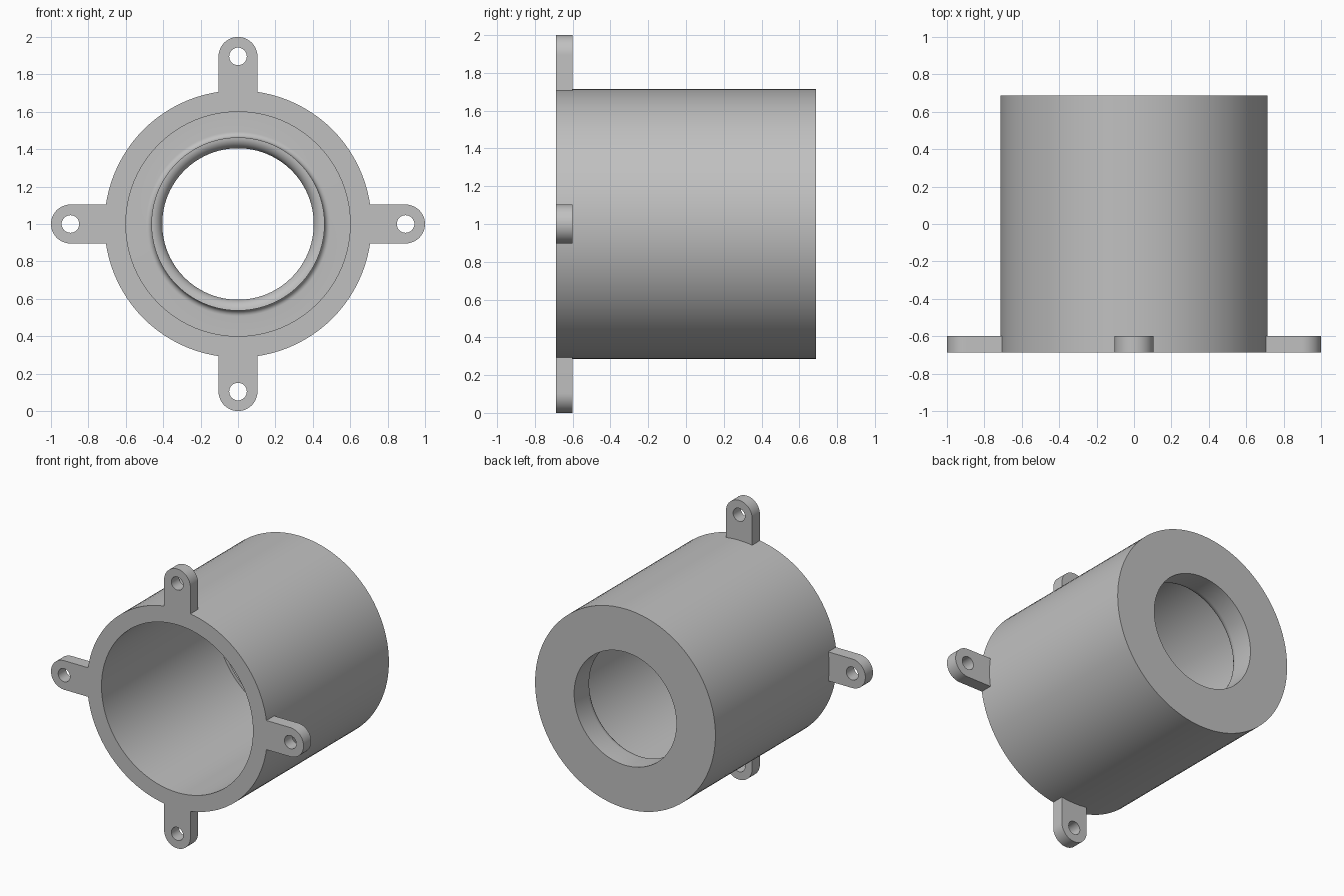
import bpy, bmesh
from math import sin, cos, pi, radians
from mathutils import Matrix, Vector

cube = bpy.data.objects.get("Cube")
if cube:
    bpy.data.objects.remove(cube, do_unlink=True)

grey = bpy.data.materials.new("plain_grey")
grey.use_nodes = True
colour = (0.53, 0.53, 0.53, 1)
grey.diffuse_color = colour
grey.node_tree.nodes["Principled BSDF"].inputs["Base Color"].default_value = colour

FRONT, BACK, CENTRE = -0.687, 0.687, 1.0
OUTER, BORE, HOLE, LIP = 0.714, 0.6, 0.405, 0.463


def finish(bm, name):
    bmesh.ops.recalc_face_normals(bm, faces=bm.faces)
    mesh = bpy.data.meshes.new(name)
    bm.to_mesh(mesh)
    bm.free()
    mesh.materials.append(grey)
    obj = bpy.data.objects.new(name, mesh)
    bpy.context.collection.objects.link(obj)
    bpy.ops.object.select_all(action='DESELECT')
    obj.select_set(True)
    bpy.context.view_layer.objects.active = obj
    bpy.ops.object.shade_smooth_by_angle(angle=radians(35))
    return obj


def arc(cr, cy, rr, ry, a, b, steps=8):
    """Elliptical arc of (radius, y) points."""
    angles = [radians(a + (b - a) * i / steps) for i in range(steps + 1)]
    return [(cr + rr * cos(t), cy + ry * sin(t)) for t in angles]


def lathe(name, profile, segments=96):
    """Revolve a closed (radius, y) profile around the barrel axis."""
    bm = bmesh.new()
    rings = []
    for i in range(segments):
        t = 2 * pi * i / segments
        rings.append([bm.verts.new((r * cos(t), y, CENTRE + r * sin(t)))
                      for r, y in profile])
    n = len(profile)
    for i in range(segments):
        p, q = rings[i], rings[(i + 1) % segments]
        for j in range(n):
            k = (j + 1) % n
            bm.faces.new((p[j], p[k], q[k], q[j]))
    return finish(bm, name)


# Hollow barrel with a back plate and a rounded lip round the hole
floor_y, lip_y = BACK - 0.08, BACK - 0.21
profile = [(OUTER, FRONT), (OUTER, BACK), (HOLE, BACK)]
profile += arc(LIP, lip_y + 0.06, LIP - HOLE, 0.06, 180, 270)
profile += arc(LIP + 0.03, floor_y - 0.03, 0.03, 0.03, 180, 90)
profile += [(BORE, floor_y), (BORE, FRONT)]
lathe("barrel", profile)


# Mounting tabs: rounded end, drilled through
def tab(name, angle, half=0.104, root=0.69, hole=0.047, depth=0.087):
    bm = bmesh.new()
    mid = 1 - half
    outline = [(-half, root), (half, root)]
    outline += arc(0, mid, half, half, 0, 180, 24)
    for loop in (outline, arc(0, mid, hole, hole, 0, 360, 32)[:-1]):
        verts = [bm.verts.new((x, FRONT, z)) for x, z in loop]
        for i, v in enumerate(verts):
            bm.edges.new((v, verts[(i + 1) % len(verts)]))
    bmesh.ops.triangle_fill(bm, edges=bm.edges[:], use_beauty=True,
                            normal=Vector((0, -1, 0)))
    side = bmesh.ops.extrude_face_region(bm, geom=bm.faces[:],
                                         use_keep_orig=True)
    moved = [g for g in side["geom"] if isinstance(g, bmesh.types.BMVert)]
    bmesh.ops.translate(bm, verts=moved, vec=(0, depth, 0))
    bm.transform(Matrix.Translation((0, 0, CENTRE))
                 @ Matrix.Rotation(angle, 4, 'Y'))
    return finish(bm, name)


for i, place in enumerate(("top", "left", "bottom", "right")):
    tab(place + "_tab", i * pi / 2)
